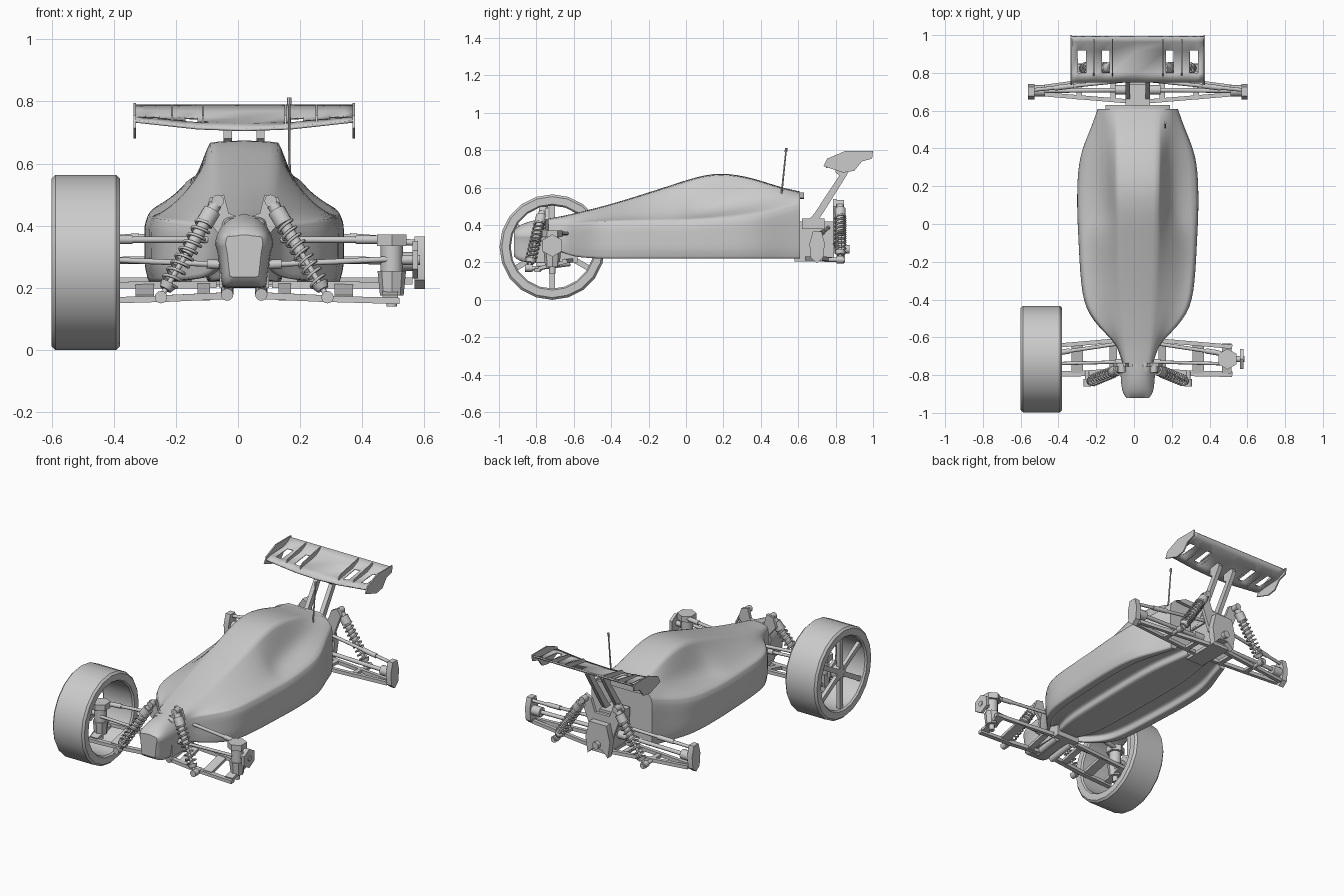
import bpy, bmesh
from math import sin, cos, pi
from mathutils import Vector, Matrix

if "Cube" in bpy.data.objects:
    bpy.data.objects.remove(bpy.data.objects["Cube"])

CX = 0.02                     # symmetry plane of the car (one wheel shifts the bounds)
P = lambda s, dx, y, z: Vector((CX + s * dx, y, z))


def finish(bm, name, auto=True):
    bmesh.ops.recalc_face_normals(bm, faces=bm.faces)
    me = bpy.data.meshes.new(name)
    bm.to_mesh(me)
    bm.free()
    ob = bpy.data.objects.new(name, me)
    bpy.context.collection.objects.link(ob)
    if auto:
        bpy.ops.object.select_all(action='DESELECT')
        ob.select_set(True)
        bpy.context.view_layer.objects.active = ob
        bpy.ops.object.shade_smooth_by_angle(angle=0.6)
    return ob


def align(a, b):
    return Matrix.Translation((a + b) / 2) @ (b - a).to_track_quat('Z', 'Y').to_matrix().to_4x4()


def rod(name, a, b, r, r2=None, n=12):
    a, b = Vector(a), Vector(b)
    bm = bmesh.new()
    bmesh.ops.create_cone(bm, cap_ends=True, segments=n, radius1=r, radius2=r if r2 is None else r2,
                          depth=(b - a).length, matrix=align(a, b))
    return finish(bm, name)


def bar(name, a, b, w, h):
    a, b = Vector(a), Vector(b)
    bm = bmesh.new()
    bmesh.ops.create_cube(bm, size=1, matrix=align(a, b) @ Matrix.Diagonal((w, h, (b - a).length, 1)))
    return finish(bm, name)


def box(name, lo, hi):
    lo, hi = Vector(lo), Vector(hi)
    bm = bmesh.new()
    bmesh.ops.create_cube(bm, size=1, matrix=Matrix.Translation((lo + hi) / 2) @ Matrix.Diagonal((*(hi - lo), 1)))
    return finish(bm, name)


def plate(name, pts, depth):
    """Closed 3D outline pushed along the depth vector."""
    bm = bmesh.new()
    f = bm.faces.new([bm.verts.new(p) for p in pts])
    g = bmesh.ops.extrude_face_region(bm, geom=[f], use_keep_orig=True)
    bmesh.ops.translate(bm, verts=[v for v in g['geom'] if isinstance(v, bmesh.types.BMVert)], vec=depth)
    return finish(bm, name)


def loft(name, rows, section, creases=()):
    """Mirrored half sections joined along y, then subdivided."""
    bm = bmesh.new()
    rings = []
    for row in rows:
        half = section(*row[1:])
        full = half + [(-x, z) for x, z in half[-2:0:-1]]
        rings.append([bm.verts.new((CX + x, row[0], z)) for x, z in full])
    n, cr = len(rings[0]), bm.edges.layers.float.new('crease_edge')
    for a, b in zip(rings, rings[1:]):
        for i in range(n):
            bm.faces.new((a[i], a[(i + 1) % n], b[(i + 1) % n], b[i]))
        for i, c in creases:
            for j in (i, n - i):
                bm.edges.get((a[j], b[j]))[cr] = c
    for ring in (rings[0], rings[-1]):
        for e in bm.faces.new(ring).edges:
            e[cr], e.smooth = 1, False
    for f in bm.faces:
        f.smooth = True
    ob = finish(bm, name, False)
    m = ob.modifiers.new('smooth', 'SUBSURF')
    m.levels = m.render_levels = 2
    return ob


def lathe_x(name, prof, c, n):
    bm = bmesh.new()
    rings = [[bm.verts.new((c[0] + x, c[1] + r * cos(2 * pi * k / n), c[2] + r * sin(2 * pi * k / n)))
              for x, r in prof] for k in range(n)]
    m = len(prof)
    for k in range(n):
        a, b = rings[k], rings[(k + 1) % n]
        for i in range(m):
            bm.faces.new((a[i], a[(i + 1) % m], b[(i + 1) % m], b[i]))
    return finish(bm, name)


def shock(name, top, bot):
    d = bot - top
    at = lambda t: top + d * t
    rod(name + '_body', at(.04), at(.55), .020)
    rod(name + '_collar', at(.10), at(.24), .029)
    rod(name + '_shaft', at(.5), at(.98), .009)
    rod(name + '_spring_seat', at(.86), at(.92), .029, .02)
    for p in (top, bot):
        rod(name + '_eye', p - Vector((0, .02, 0)), p + Vector((0, .02, 0)), .02)
    M = align(top, bot)
    cu = bpy.data.curves.new(name + '_spring', 'CURVE')
    cu.dimensions, cu.bevel_depth, cu.bevel_resolution = '3D', .005, 1
    turns, k, L = 9, 12, d.length
    sp = cu.splines.new('POLY')
    sp.points.add(turns * k)
    for i, p in enumerate(sp.points):
        a = 2 * pi * i / k
        p.co = (*(M @ Vector((.028 * cos(a), .028 * sin(a), L * (-.27 + .64 * i / (turns * k))))), 1)
    bpy.context.collection.objects.link(bpy.data.objects.new(name + '_spring', cu))


# Body shell with side pods, cabin hump and grooved underside
def body_section(w, zb, zs, c, zc, t, zt):
    return [(0, zt), (t, zt - .008), (.62 * t + .38 * c + .008, .5 * zt + .5 * zc), (c, zc), (.96 * w, zs + .005),
            (w, zs - .03), (w, zb + .05), (.96 * w, zb), (.8 * w, zb), (.77 * w, zb + .035),
            (.4 * w, zb + .035), (.37 * w, zb), (0, zb)]


body = [(-.78, .07, .30, .37, .065, .40, .05, .43), (-.65, .105, .25, .39, .10, .415, .07, .452),
        (-.60, .15, .23, .40, .12, .42, .075, .465), (-.48, .27, .22, .415, .19, .432, .085, .493),
        (-.33, .303, .22, .42, .235, .44, .095, .535), (-.05, .315, .22, .42, .25, .46, .105, .625),
        (.03, .32, .22, .425, .20, .455, .108, .652), (.18, .322, .22, .435, .178, .475, .112, .688),
        (.36, .312, .22, .45, .18, .515, .113, .655), (.5, .25, .22, .48, .18, .54, .113, .605),
        (.61, .212, .22, .515, .18, .55, .113, .582)]
loft('body_shell', body, body_section, [(1, .6), (4, .7), (5, .5), (6, .4), (7, .9), (8, .9), (9, .8), (10, .8), (11, .9)])
# Rear lip over the body end
plate('body_rear_lip', [P(1, x, .60, z) for x, z in ((-.17, .545), (-.11, .575), (.11, .575),
      (.17, .545), (.1, .54), (-.1, .54))], (0, .03, 0))

# Nose block and front chassis
loft('nose', [(-.92, .06, .235, .375), (-.895, .082, .205, .402), (-.83, .09, .2, .427), (-.74, .094, .2, .44)],
     lambda w, b, t: [(0, t), (.6 * w, t - .012), (.96 * w, .37), (w, .34), (.9 * w, .315), (.78 * w, b), (0, b)],
     [(3, .6), (5, .7)])
box('front_chassis', (CX - .08, -.80, .2), (CX + .08, -.58, .31))

# Wheel with rim and spokes (only one is fitted)
wc = (-.49, -.715, .282)
lathe_x('tyre', [(-.11, .23), (-.11, .27), (-.098, .282), (.098, .282), (.11, .27), (.11, .23),
                 (.10, .222), (-.10, .222)], wc, 20)
for k in range(6):
    d = Vector((0, cos(k * pi / 3 + pi / 6), sin(k * pi / 3 + pi / 6)))
    c = Vector(wc) + Vector((-.08, 0, 0))
    bar('wheel_spoke', c + d * .03, c + d * .226, .022, .03)
rod('wheel_hub', (-.58, -.715, .282), (-.52, -.715, .282), .045)

for s in (-1, 1):
    # Front suspension arm frame
    bar('front_arm_front', P(s, .05, -.775, .175), P(s, .27, -.79, .165), .03, .022)
    bar('front_arm_front_outer', P(s, .25, -.79, .165), P(s, .50, -.795, .158), .03, .02)
    bar('front_arm_rear', P(s, .09, -.615, .21), P(s, .50, -.65, .208), .022, .022)
    for dx, w in ((.13, .04), (.32, .06), (.47, .05)):
        bar('front_arm_rung', P(s, dx, -.79, .168), P(s, dx, -.635, .205), w, .018)
    rod('front_arm_pivot', P(s, .055, -.80, .178), P(s, .055, -.62, .2), .02)
    # Front shock, tower and links
    shock('front_shock', P(s, .085, -.765, .48), P(s, .268, -.84, .17))
    plate('front_shock_tower', [P(s, a, -.755, z) for a, z in
          ((0, .36), (.07, .36), (.13, .43), (.11, .49), (.065, .50), (.05, .44), (0, .42))], (0, .02, 0))
    rod('front_shock_pin', P(s, .268, -.85, .17), P(s, .268, -.78, .17), .012)
    rod('front_upper_link', P(s, .08, -.63, .355), P(s, .48, -.69, .355), .010)
    rod('front_steering_link', P(s, .08, -.73, .275), P(s, .46, -.74, .292), .009)
    rod('front_link_end', P(s, .08, -.73, .275), P(s, .12, -.73, .277), .015)
    rod('front_link_sleeve', P(s, .36, -.672, .355), P(s, .43, -.683, .355), .014)
    # Steering knuckle and axle
    rod('knuckle_cap', P(s, .475, -.715, .335), P(s, .475, -.715, .372), .055, n=6)
    rod('knuckle_pillar', P(s, .475, -.715, .25), P(s, .475, -.715, .34), .036)
    rod('knuckle_base', P(s, .475, -.715, .175), P(s, .475, -.715, .255), .038, .046, n=8)
    rod('knuckle_pin', P(s, .475, -.715, .14), P(s, .475, -.715, .18), .017)
    rod('front_axle', P(s, .48, -.715, .29), P(s, .565, -.715, .29), .016)
    rod('front_hub_hex', P(s, .542, -.715, .29), P(s, .56, -.715, .29), .06, n=6)

    # Rear arms, drive shaft and links
    bar('rear_arm_front', P(s, .06, .65, .222), P(s, .54, .69, .222), .022, .022)
    bar('rear_arm_back', P(s, .06, .785, .215), P(s, .54, .72, .222), .022, .022)
    for dx, y in ((.13, .765), (.31, .745)):
        bar('rear_arm_rung', P(s, dx, .66, .22), P(s, dx, y, .22), .03, .018)
    rod('rear_drive_shaft', P(s, .04, .71, .295), P(s, .55, .705, .285), .012)
    rod('rear_shaft_cup', P(s, .04, .71, .295), P(s, .12, .71, .295), .025)
    rod('rear_upper_link', P(s, .06, .76, .385), P(s, .55, .71, .345), .010)
    rod('rear_link_sleeve', P(s, .34, .732, .362), P(s, .44, .72, .354), .014)
    # Rear hub carrier
    plate('rear_hub', [P(s, .548, y, z) for y, z in ((.70, .197), (.733, .225), (.742, .3), (.725, .365),
          (.678, .365), (.66, .3), (.667, .225))], (s * .034, 0, 0))
    rod('rear_hub_stub', P(s, .49, .705, .285), P(s, .55, .705, .285), .03)
    # Rear shock and mounts
    shock('rear_shock', P(s, .115, .825, .515), P(s, .31, .825, .215))
    rod('rear_shock_pin', P(s, .31, .74, .215), P(s, .31, .85, .215), .012)
    plate('rear_shock_tower', [P(s, a, .785, z) for a, z in
          ((0, .28), (.07, .3), (.145, .50), (.12, .54), (.08, .52), (.05, .44), (0, .44))], (0, .02, 0))
    # Wing stay
    plate('wing_stay', [P(s, .04, y, z) for y, z in ((.62, .39), (.68, .39), (.73, .46), (.855, .66), (.885, .71),
          (.87, .735), (.80, .722), (.80, .68), (.82, .665), (.685, .46))], (s * .026, 0, 0))

# Gearbox and rear chassis
box('gearbox', (CX - .055, .6, .22), (CX + .055, .79, .42))
box('gearbox_top', (CX - .065, .62, .38), (CX + .065, .74, .435))
box('rear_chassis_plate', (CX - .06, .58, .205), (CX + .06, .82, .225))
plate('rear_bumper', [P(1, x, .85, z) for x, z in ((-.07, .20), (-.03, .24), (.03, .24), (.07, .20), (.085, .30),
      (.06, .40), (-.06, .40), (-.085, .30))], (0, -.04, 0))
rod('rear_bumper_pin', (CX, .80, .27), (CX, .875, .27), .022)

# Wing blade with slots and a raised trailing edge
xs = [-.353, -.318, -.275, -.19, -.15, 0, .15, .19, .275, .318, .353]
rows = [(.75, .708), (.80, .725), (.92, .744), (.965, .765), (.992, .787)]
bm = bmesh.new()
grid = [[bm.verts.new((CX + x, y, z + max(0, abs(x) - .1) * .11 * (.99 - y) / .24)) for x in xs] for y, z in rows]
for j in range(4):
    for i in range(10):
        if not (j == 1 and i in (1, 3, 6, 8)):
            bm.faces.new((grid[j][i], grid[j][i + 1], grid[j + 1][i + 1], grid[j + 1][i]))
wing = finish(bm, 'wing_blade')
m = wing.modifiers.new('thickness', 'SOLIDIFY')
m.thickness, m.offset = .008, 0
for s in (-1, 1):
    # Wing end plates and fins
    plate('wing_end_plate', [P(s, .348, y, z) for y, z in ((.735, .715), (.755, .755), (.85, .795), (1, .795),
          (.995, .755), (.94, .74), (.90, .69), (.84, .68))], (s * .008, 0, 0))
    for dx in (.13, .23):
        plate('wing_fin', [P(s, dx, y, z) for y, z in ((.77, .72), (.80, .755), (.98, .79), (.97, .77), (.91, .74))],
              (s * .006, 0, 0))

# Aerial
rod('aerial', (.165, .508, .54), (.165, .535, .80), .005, .004, 8)
rod('aerial_tip', (.165, .534, .79), (.165, .536, .812), .007, n=8)
